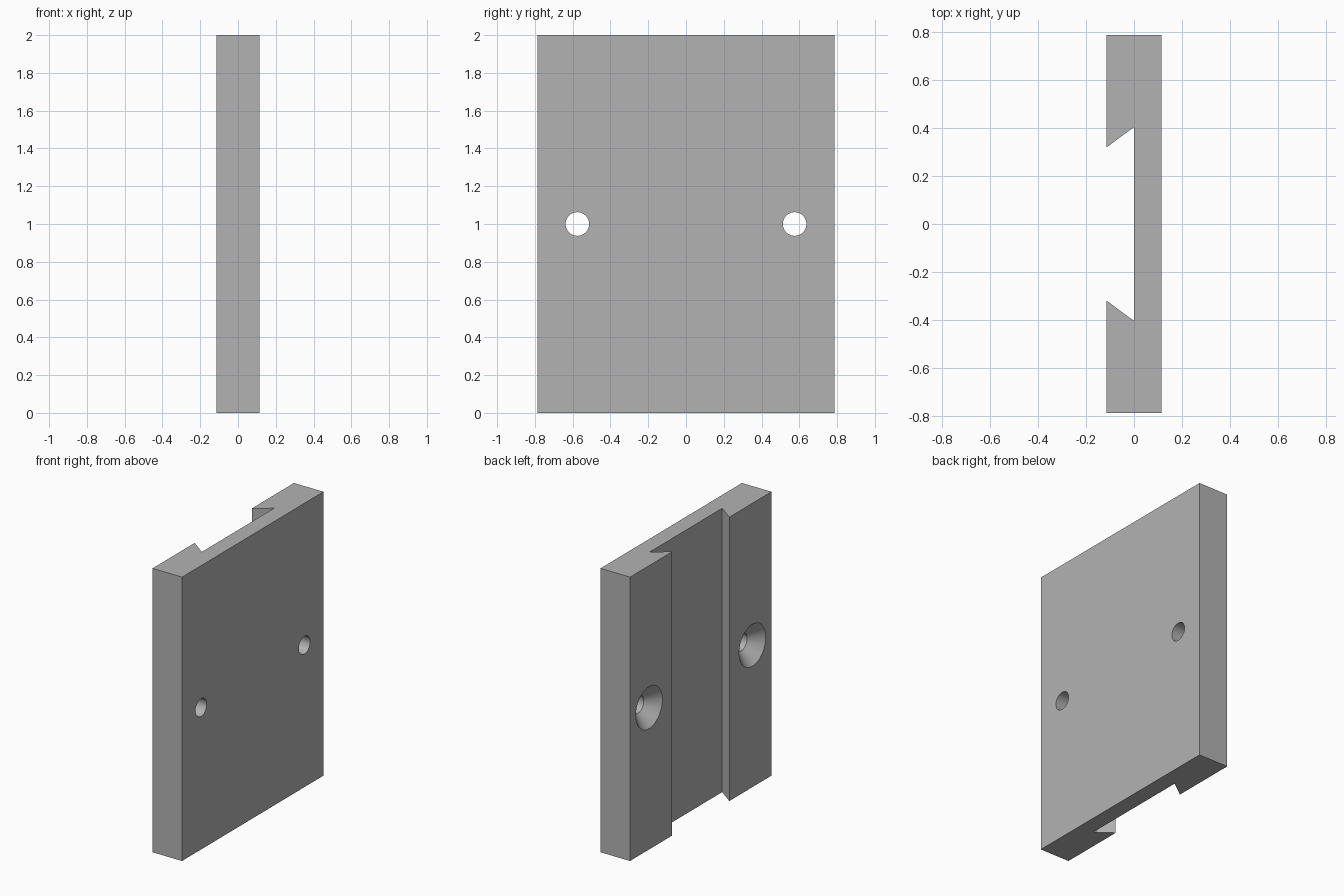
import bpy, bmesh, math

cube = bpy.data.objects.get("Cube")
if cube:
    bpy.data.objects.remove(cube, do_unlink=True)

HEIGHT, HALF_W, HALF_T = 2.0, 0.787, 0.115
HOLE_Y, HOLE_R, SINK_R = 0.575, 0.0625, 0.148

grey = bpy.data.materials.new("plain grey")
grey.use_nodes = True
grey.diffuse_color = (0.45, 0.45, 0.45, 1)
grey.node_tree.nodes["Principled BSDF"].inputs["Base Color"].default_value = grey.diffuse_color


def make_object(name, bm):
    bmesh.ops.recalc_face_normals(bm, faces=bm.faces)
    mesh = bpy.data.meshes.new(name)
    bm.to_mesh(mesh)
    bm.free()
    mesh.materials.append(grey)
    obj = bpy.data.objects.new(name, mesh)
    bpy.context.collection.objects.link(obj)
    return obj


# Plate with a dovetail channel: mirrored top profile extruded upward
half = [(0, 0.403), (-HALF_T, 0.318), (-HALF_T, HALF_W), (HALF_T, HALF_W)]
profile = half + [(x, -y) for x, y in reversed(half)]
bm = bmesh.new()
base = bm.faces.new([bm.verts.new((x, y, 0)) for x, y in profile])
top = bmesh.ops.extrude_face_region(bm, geom=[base])["geom"]
bmesh.ops.translate(bm, vec=(0, 0, HEIGHT),
                    verts=[v for v in top if isinstance(v, bmesh.types.BMVert)])
plate = make_object("dovetail_plate", bm)


# Screw hole cutter: straight bore with a 45 degree countersink
def hole_cutter(name, y):
    over = 0.05
    depth = SINK_R - HOLE_R
    rings = [(-HALF_T - over, SINK_R + over), (-HALF_T + depth, HOLE_R), (HALF_T + over, HOLE_R)]
    n = 64
    bm = bmesh.new()
    loops = [[bm.verts.new((x, y + r * math.cos(math.tau * i / n),
                            HEIGHT / 2 + r * math.sin(math.tau * i / n)))
              for i in range(n)] for x, r in rings]
    for a, b in zip(loops, loops[1:]):
        for i in range(n):
            j = (i + 1) % n
            bm.faces.new((a[i], a[j], b[j], b[i]))
    bm.faces.new(loops[0])
    bm.faces.new(loops[-1])
    cutter = make_object(name, bm)
    cutter.hide_render = True
    return cutter


bpy.ops.object.select_all(action="DESELECT")
bpy.context.view_layer.objects.active = plate
plate.select_set(True)
for side, y in (("left", -HOLE_Y), ("right", HOLE_Y)):
    cutter = hole_cutter(side + "_hole_cutter", y)
    mod = plate.modifiers.new(side + "_screw_hole", "BOOLEAN")
    mod.operation = "DIFFERENCE"
    mod.solver = "EXACT"
    mod.object = cutter
    bpy.ops.object.modifier_apply(modifier=mod.name)
    bpy.data.objects.remove(cutter, do_unlink=True)

# Smooth bores, crisp edges
bpy.ops.object.shade_smooth_by_angle(angle=math.radians(30))
